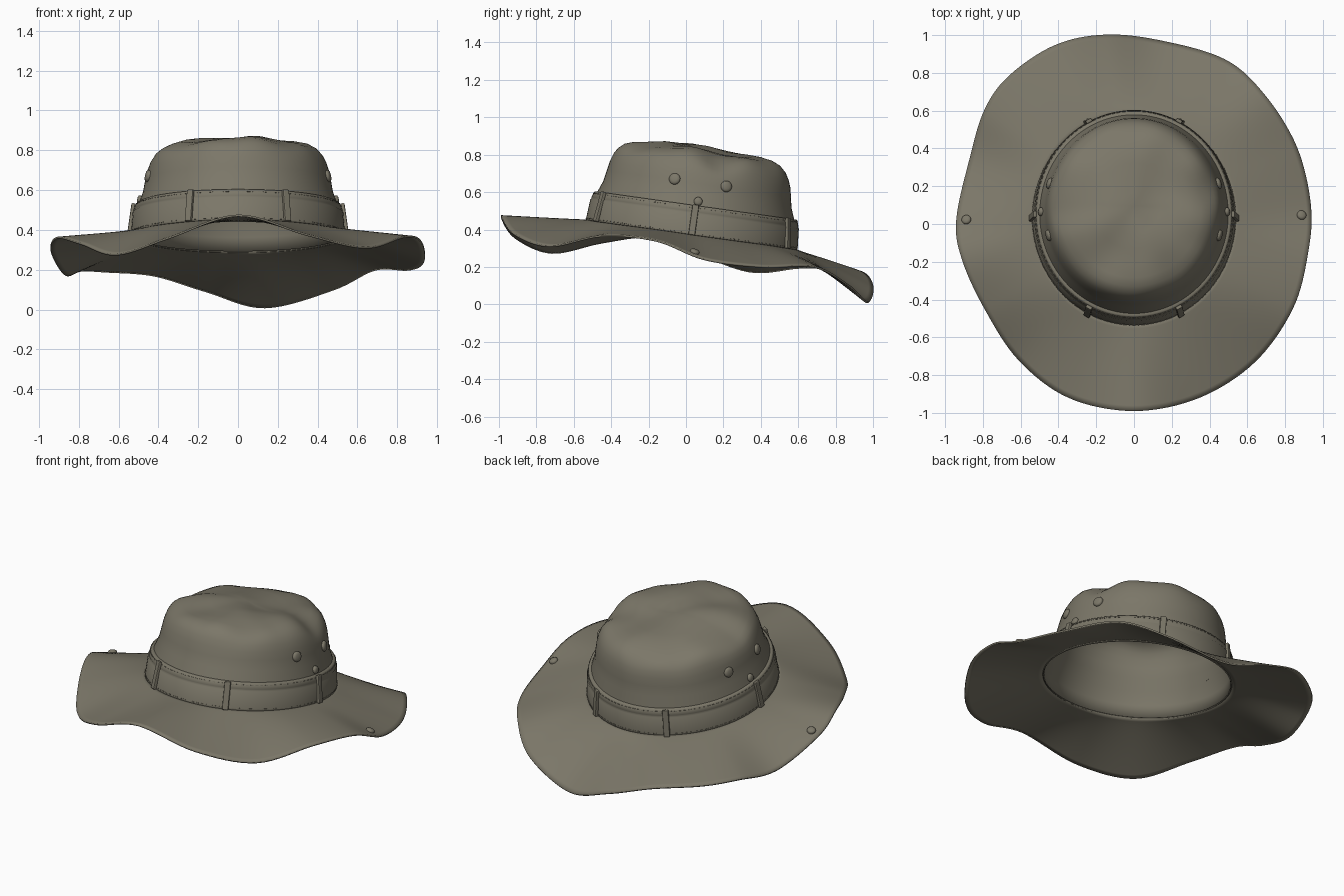
import bpy, bmesh, math
from mathutils import Matrix, Vector, noise

if "Cube" in bpy.data.objects:
    bpy.data.objects.remove(bpy.data.objects["Cube"])

SX = 0.94                                   # crown is a little narrower in x
# tilted frame of the crown: local (x, depth, height) to world
TILT = Matrix.Translation((0, 0.03, 0.37)) @ Matrix.Rotation(-0.14, 4, 'X')


def material(name, rgb):
    m = bpy.data.materials.new(name)
    m.diffuse_color = (*rgb, 1)
    m.use_nodes = True
    m.node_tree.nodes["Principled BSDF"].inputs["Base Color"].default_value = m.diffuse_color
    return m


CLOTH = material("olive_cloth", (0.2, 0.185, 0.14))


def finish(name, bm, smooth=True, thick=0, offset=0):
    bmesh.ops.recalc_face_normals(bm, faces=bm.faces)
    me = bpy.data.meshes.new(name)
    bm.to_mesh(me)
    bm.free()
    ob = bpy.data.objects.new(name, me)
    bpy.context.collection.objects.link(ob)
    me.materials.append(CLOTH)
    for p in me.polygons:
        p.use_smooth = smooth
    if thick:
        s = ob.modifiers.new("thickness", 'SOLIDIFY')
        s.thickness, s.offset = thick, offset
    return ob


def grid(rows, cap=False):
    """Closed rings of points joined into a surface."""
    bm = bmesh.new()
    vs = [[bm.verts.new(p) for p in r] for r in rows]
    n = len(rows[0])
    for a, b in zip(vs, vs[1:]):
        for i in range(n):
            j = (i + 1) % n
            bm.faces.new((a[i], a[j], b[j], b[i]))
    if cap:
        bm.faces.new(vs[-1])
    return bm


def catmull(pts, u):
    n, i = len(pts), math.floor(u)
    t = u - i
    a, b, c, d = (Vector(pts[(i + k) % n]) for k in (-1, 0, 1, 2))
    return 0.5 * (2 * b + (c - a) * t + (2 * a - 5 * b + 4 * c - d) * t * t
                  + (3 * b - a - 3 * c + d) * t ** 3)


# ---- brim: wavy outer edge blended to the tilted crown base ----
EDGE = [(.935, .10, .24), (.86, .41, .20), (.69, .685, .20), (.48, .87, .10), (.135, .97, .01),
        (-.157, 1, .09), (-.42, .945, .17), (-.66, .785, .19), (-.79, .605, .195), (-.87, .34, .175),
        (-.94, .02, .29), (-.91, -.19, .36), (-.79, -.45, .33), (-.61, -.72, .275), (-.345, -.92, .36),
        (0, -.99, .472), (.345, -.92, .375), (.64, -.73, .31), (.84, -.45, .365), (.92, -.16, .34)]


def brim_point(u, t):
    p = catmull(EDGE, u)
    a = math.atan2(p.y - 0.03, p.x)
    q = TILT @ Vector((SX * .56 * math.cos(a), .56 * math.sin(a), 0))
    r = q.lerp(p, t)
    r.z = q.z + (p.z - q.z) * t ** 1.12
    return r


N = 160
finish("brim", grid([[brim_point(20 * i / N, k / 16) for i in range(N)] for k in range(17)]), thick=0.01)

# ---- crown: softly crumpled revolved profile (radius, height) ----
CROWN = [(.56, 0), (.55, .07), (.535, .15), (.508, .22), (.497, .28), (.487, .33), (.473, .37), (.455, .4),
         (.425, .425), (.38, .442), (.31, .455), (.23, .465), (.15, .472), (.07, .475), (.01, .475)]


def radius(profile, h):
    for (r0, h0), (r1, h1) in zip(profile, profile[1:]):
        if h0 <= h <= h1:
            return r0 + (r1 - r0) * (h - h0) / max(h1 - h0, 1e-6)
    return profile[-1][0]


def crown_point(r, h, a):
    p = Vector((SX * r * math.cos(a), r * math.sin(a), h))
    k = max(0, min(1, (h - .27) / .15))
    p.z += k * .03 * noise.noise(p * 4.5 + Vector((3, 1, 0)))
    # sunken side dents near the top rim
    for x, y in ((-.4, -.04), (.4, .08)):
        p.z -= k * .035 * math.exp(-((p.x - x) ** 2 + (p.y - y) ** 2) / .012)
    return TILT @ p


finish("crown", grid([[crown_point(r, h, 2 * math.pi * i / 96) for i in range(96)]
                      for r, h in CROWN], True), thick=0.008, offset=-1)

# ---- hat band with a raised top trim ----
BAND = [(.555, -.008), (.573, 0), (.571, .012), (.563, .115), (.557, .122), (.559, .126),
        (.549, .155), (.543, .16), (.53, .16)]
band = finish("hat_band", grid([[TILT @ Vector((SX * r * math.cos(a), r * math.sin(a), h))
              for a in (2 * math.pi * i / 96 for i in range(96))] for r, h in BAND]))


def frame(pos, normal, up):
    """Matrix whose z axis is normal and y axis leans to up."""
    z = normal.normalized()
    x = up.cross(z).normalized()
    y = z.cross(x)
    return Matrix.Translation(pos) @ Matrix((x, y, z)).transposed().to_4x4()


def band_frame(a, h, out=0):
    r = radius(BAND[1:], h) + out
    pos = Vector((SX * r * math.cos(a), r * math.sin(a), h))
    n = Vector((math.cos(a) / SX, math.sin(a), .15))
    return TILT @ frame(pos, n, Vector((0, 0, 1)))


# ---- belt loops over the band ----
for i, deg in enumerate((0, 63, 117, 180, 243, 297)):
    bm = bmesh.new()
    bmesh.ops.create_cube(bm, size=1, matrix=band_frame(math.radians(deg), .082, .005)
                          @ Matrix.Diagonal((.036, .165, .02, 1)))
    ob = finish("band_loop_%d" % (i + 1), bm, False)
    b = ob.modifiers.new("soft_edges", 'BEVEL')
    b.width, b.segments = .006, 2

# ---- stitch rows along the band ----
bm = bmesh.new()
for h in (.012, .148):
    for i in range(120):
        bmesh.ops.create_cube(bm, size=1, matrix=band_frame(2 * math.pi * i / 120, h)
                              @ Matrix.Diagonal((.016, .004, .005, 1)))
finish("band_stitches", bm, False)


def button(name, m, r):
    """Low round stud with a domed face."""
    prof = [(r, -.006), (r, .006), (r * .85, .012), (r * .5, .015), (r * .1, .016)]
    bm = grid([[m @ Vector((q * math.cos(a), q * math.sin(a), z))
                for a in (2 * math.pi * i / 24 for i in range(24))] for q, z in prof], True)
    finish(name, bm)


# ---- side vents and snaps on the crown, both sides ----
for side, label in ((1, "right"), (-1, "left")):
    for name, y, z, r in (("front_vent", -.06, .67, .03), ("rear_vent", .215, .63, .03),
                          ("snap", .065, .55, .023)):
        loc = TILT.inverted() @ Vector((0, y, z))
        rad = radius(CROWN, loc.z)
        loc.x = side * SX * math.sqrt(rad ** 2 - loc.y ** 2)
        n = Vector((loc.x / SX ** 2, loc.y, .09))
        button(label + "_" + name, TILT @ frame(loc, n, Vector((0, 0, 1))), r)

# ---- brim snaps ----
for name, u in (("right_brim_snap", -.2), ("left_brim_snap", 10)):
    p = brim_point(u, .87)
    du = brim_point(u + .05, .87) - p
    dt = brim_point(u, .9) - p
    n = dt.cross(du)
    if n.z < 0:
        n.negate()
    button(name, frame(p + n.normalized() * .006, n, Vector((0, 1, 0))), .025)
